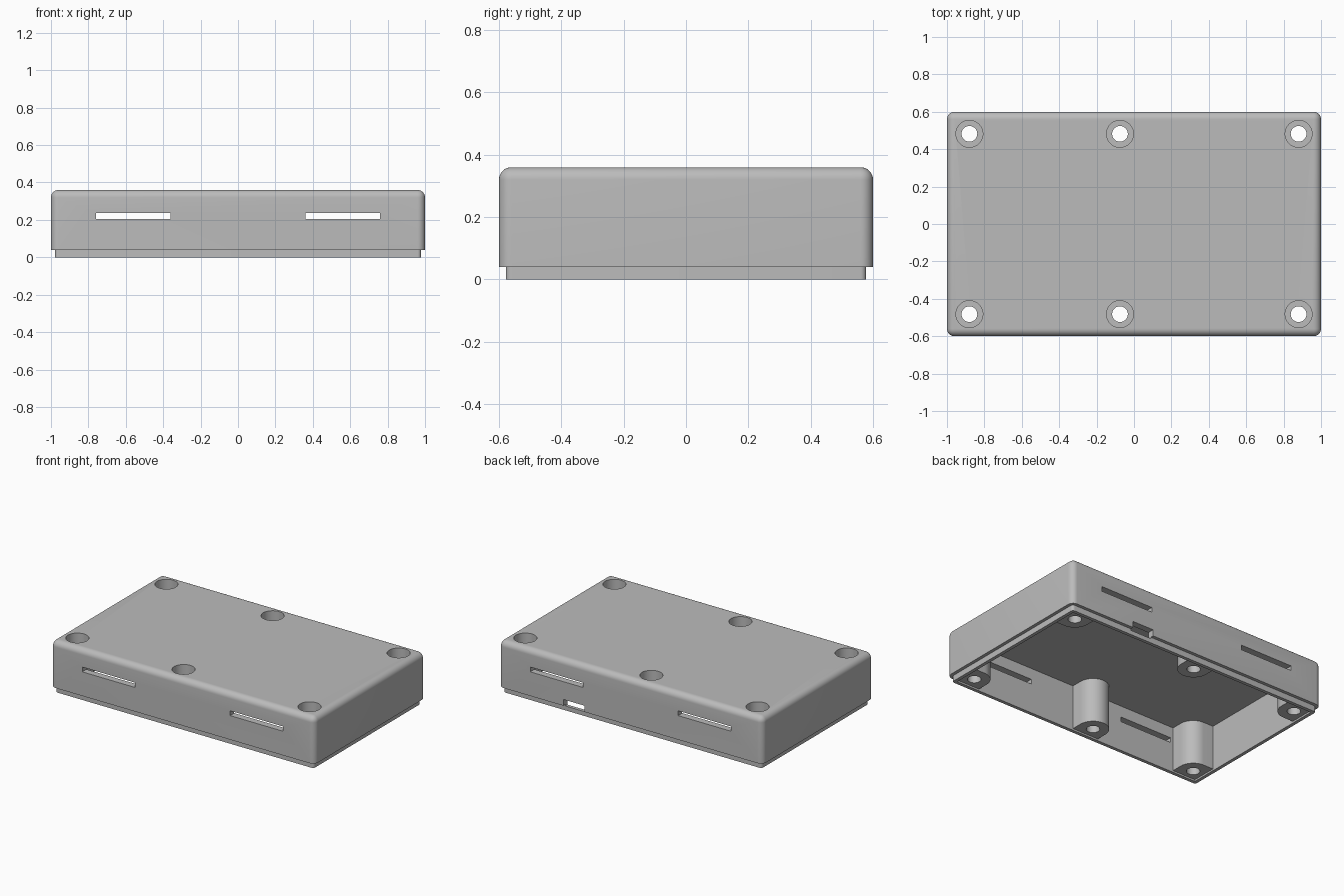
import bpy, bmesh, math
from mathutils import Matrix, Vector

old = bpy.data.objects.get("Cube")
if old:
    bpy.data.objects.remove(old, do_unlink=True)

grey = bpy.data.materials.new("plain grey plastic")
grey.use_nodes = True
colour = (0.5, 0.5, 0.5, 1)
grey.diffuse_color = colour
grey.node_tree.nodes["Principled BSDF"].inputs["Base Color"].default_value = colour


def finish(bm, name):
    bmesh.ops.recalc_face_normals(bm, faces=bm.faces)
    mesh = bpy.data.meshes.new(name)
    bm.to_mesh(mesh)
    bm.free()
    mesh.materials.append(grey)
    obj = bpy.data.objects.new(name, mesh)
    bpy.context.collection.objects.link(obj)
    return obj


def box(name, x, y, z, radius=0, round_top=False):
    """Box from (low, high) ranges, optionally with rounded upright and top edges."""
    bm = bmesh.new()
    low, high = Vector((x[0], y[0], z[0])), Vector((x[1], y[1], z[1]))
    bmesh.ops.create_cube(bm, size=1, matrix=Matrix.Translation((low + high) / 2)
                          @ Matrix.Diagonal((*(high - low), 1)))
    if radius:
        def chosen(e):
            a, b = e.verts
            upright = abs(a.co.z - b.co.z) > 0.001
            top = min(a.co.z, b.co.z) > z[1] - 0.001
            return upright or (round_top and top)
        bmesh.ops.bevel(bm, geom=[e for e in bm.edges if chosen(e)], offset=radius,
                        offset_type='OFFSET', segments=8, profile=0.5, affect='EDGES')
    return finish(bm, name)


def prism(name, outline, bottom, top):
    bm = bmesh.new()
    face = bm.faces.new([bm.verts.new((x, y, bottom)) for x, y in outline])
    out = bmesh.ops.extrude_face_region(bm, geom=[face])
    bmesh.ops.translate(bm, vec=(0, 0, top - bottom),
                        verts=[v for v in out["geom"] if isinstance(v, bmesh.types.BMVert)])
    return finish(bm, name)


def arc(radius, start, end, steps):
    angles = [math.radians(start + (end - start) * i / steps) for i in range(steps + 1)]
    return [(radius * math.cos(a), radius * math.sin(a)) for a in angles]


def combine(target, tool, operation):
    mod = target.modifiers.new(operation.lower(), 'BOOLEAN')
    mod.operation, mod.object, mod.solver = operation, tool, 'EXACT'
    bpy.context.view_layer.objects.active = target
    bpy.ops.object.modifier_apply(modifier=mod.name)
    bpy.data.objects.remove(tool, do_unlink=True)


# Rounded outer shell, stepped lip and hollow inside
case = box("enclosure_cover", (-1, 1), (-0.6, 0.6), (0.04, 0.36), 0.04, True)
lip = box("lip", (-0.978, 0.978), (-0.578, 0.578), (0, 0.2), 0.018)
combine(case, lip, 'UNION')
cavity = box("cavity", (-0.955, 0.955), (-0.555, 0.555), (-0.1, 0.315))
combine(case, cavity, 'DIFFERENCE')

# Screw posts joined to the walls: four corners and two along the long sides
r, reach = 0.1, 0.086
corner = arc(r, 180, 270, 12) + [(reach, -r), (reach, reach), (-r, reach)]
middle = arc(r, 180, 360, 24) + [(r, reach), (-r, reach)]
posts = [(sx * 0.88, sy * 0.482, sx, sy, corner) for sx in (-1, 1) for sy in (-1, 1)]
posts += [(-0.075, sy * 0.482, 1, sy, middle) for sy in (-1, 1)]
for cx, cy, sx, sy, outline in posts:
    placed = [(cx + sx * x, cy + sy * y) for x, y in outline]
    combine(case, prism("post", placed, 0.012, 0.335), 'UNION')

# Through holes with wide counterbores for the screw heads
for cx, cy, *_ in posts:
    for radius, bottom in ((0.042, -0.1), (0.072, 0.15)):
        ring = [(cx + x, cy + y) for x, y in arc(radius, 0, 360, 40)[:-1]]
        combine(case, prism("hole", ring, bottom, 0.5), 'DIFFERENCE')

# Vent slots in the front and back walls, and the small port at the back
for side in (-1, 1):
    for wall in (-1, 1):
        x = sorted((side * 0.36, side * 0.76))
        y = sorted((wall * 0.53, wall * 0.7))
        combine(case, box("slot", x, y, (0.205, 0.238)), 'DIFFERENCE')
combine(case, box("port", (0.35, 0.51), (0.53, 0.7), (0.03, 0.083)), 'DIFFERENCE')

# Smooth rounded surfaces, crisp cut edges
bpy.ops.object.select_all(action='DESELECT')
case.select_set(True)
bpy.context.view_layer.objects.active = case
bpy.ops.object.shade_smooth_by_angle(angle=math.radians(30))
